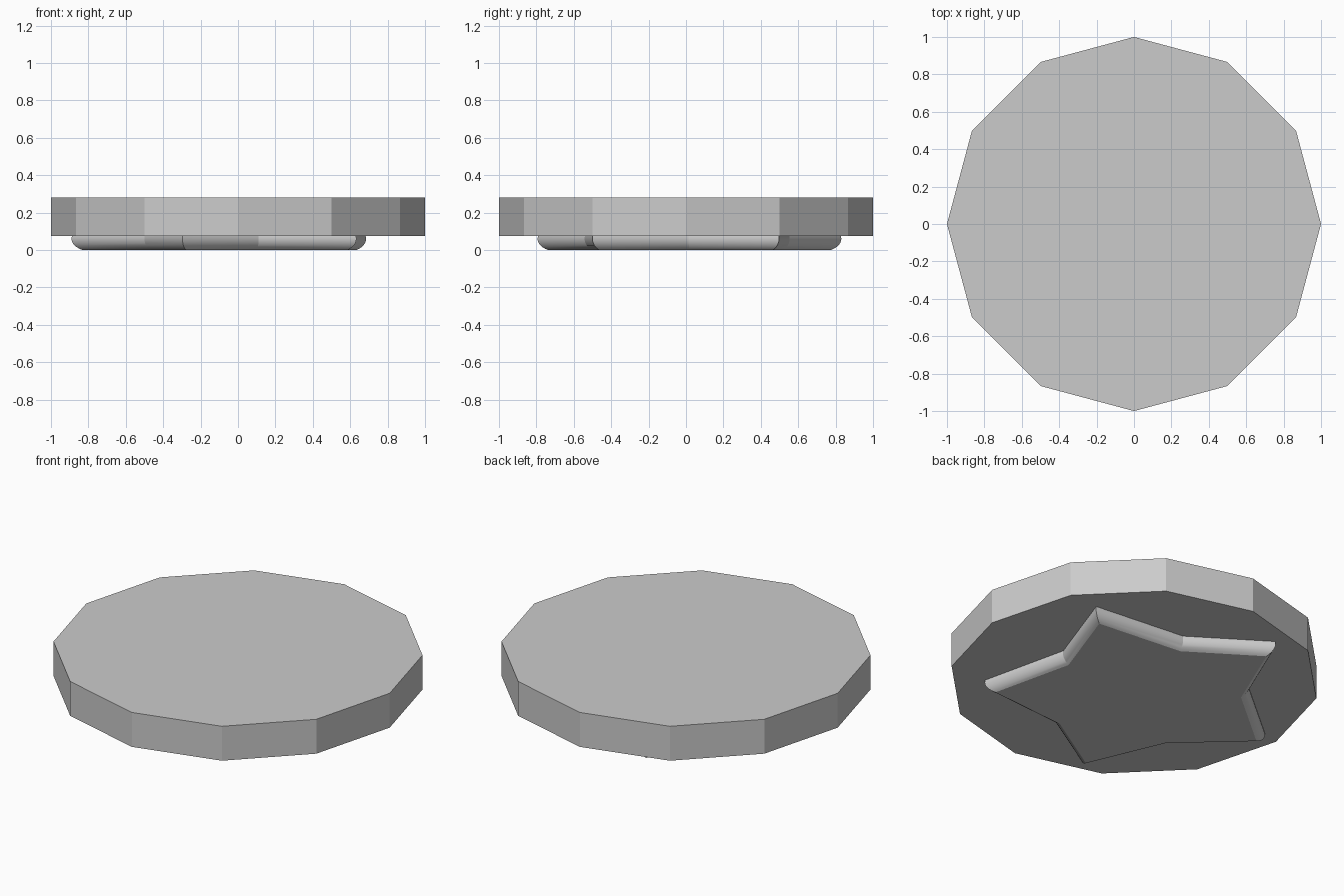
import bpy, bmesh
from math import sin, cos, radians

if "Cube" in bpy.data.objects:
    bpy.data.objects.remove(bpy.data.objects["Cube"])

# Twelve-sided disc
bpy.ops.mesh.primitive_cylinder_add(vertices=12, radius=1, depth=0.205,
                                    location=(0, 0, 0.1775))
bpy.context.object.name = "disc"

# Raised star on the underside: slightly hand-drawn outline, tip / notch alternating
outline = [(0.474, 0.015), (0.634, 0.464), (0.107, 0.517), (-0.284, 0.774),
           (-0.465, 0.345), (-0.831, 0.038), (-0.468, -0.296), (-0.279, -0.737),
           (0.1, -0.503), (0.586, -0.464)]
cx, cy = -0.04, 0.02
bm = bmesh.new()
rings = []
steps = 12
for i in range(steps + 1):
    # rounded edge profile, widest at mid height
    t = radians(-60 + 120 * i / steps)
    s = 1 + 0.075 * (cos(t) - 0.5) / 0.5
    z = 0.06 + 0.06 * sin(t) / sin(radians(60))
    rings.append([bm.verts.new((cx + (x - cx) * s, cy + (y - cy) * s, z))
                  for x, y in outline])
n = len(outline)
for a, b in zip(rings, rings[1:]):
    for j in range(n):
        k = (j + 1) % n
        bm.faces.new((a[j], a[k], b[k], b[j]))
bm.faces.new(rings[0][::-1])
bm.faces.new(rings[-1])
bmesh.ops.recalc_face_normals(bm, faces=bm.faces[:])
mesh = bpy.data.meshes.new("star_relief")
bm.to_mesh(mesh)
bm.free()
star = bpy.data.objects.new("star_relief", mesh)
bpy.context.collection.objects.link(star)

# Smooth rounded edge, crisp corners
bpy.ops.object.select_all(action='DESELECT')
star.select_set(True)
bpy.context.view_layer.objects.active = star
bpy.ops.object.shade_smooth_by_angle(angle=radians(20))
